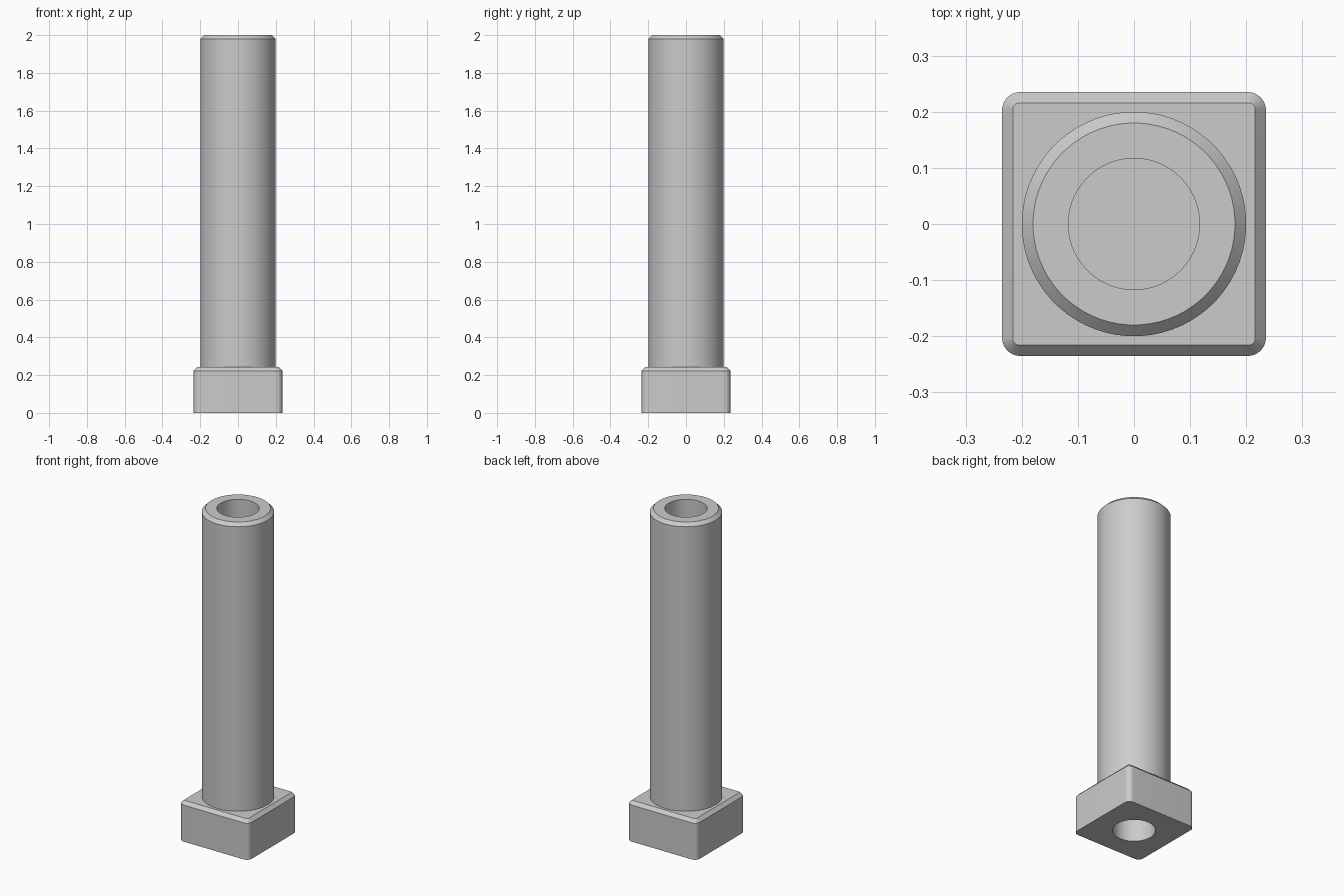
import bpy, bmesh, math

SIDES = 64
QUARTER = SIDES // 4

cube = bpy.data.objects.get("Cube")
if cube:
    bpy.data.objects.remove(cube, do_unlink=True)

grey = bpy.data.materials.new("light grey")
grey.use_nodes = True
color = (0.6, 0.6, 0.6, 1.0)
grey.diffuse_color = color
grey.node_tree.nodes["Principled BSDF"].inputs["Base Color"].default_value = color


def circle(radius, z):
    angles = [(i + 0.5) * math.tau / SIDES for i in range(SIDES)]
    return [(radius * math.cos(a), radius * math.sin(a), z) for a in angles]


def rounded_square(half, radius, z):
    points = []
    for i in range(SIDES):
        corner, step = divmod(i, QUARTER)
        middle = (corner + 0.5) * math.pi / 2
        a = (corner + step / (QUARTER - 1)) * math.pi / 2
        sx = math.copysign(half - radius, math.cos(middle))
        sy = math.copysign(half - radius, math.sin(middle))
        points.append((sx + radius * math.cos(a), sy + radius * math.sin(a), z))
    return points


def loft(name, rings, cap_ends=False):
    bm = bmesh.new()
    loops = [[bm.verts.new(p) for p in ring] for ring in rings]
    for low, high in zip(loops, loops[1:]):
        for i in range(SIDES):
            j = (i + 1) % SIDES
            bm.faces.new((low[i], low[j], high[j], high[i]))
    if cap_ends:
        bm.faces.new(loops[0][::-1])
        bm.faces.new(loops[-1])
    mesh = bpy.data.meshes.new(name)
    bm.to_mesh(mesh)
    bm.free()
    obj = bpy.data.objects.new(name, mesh)
    bpy.context.collection.objects.link(obj)
    mesh.materials.append(grey)
    bpy.ops.object.select_all(action="DESELECT")
    obj.select_set(True)
    bpy.context.view_layer.objects.active = obj
    bpy.ops.object.shade_smooth_by_angle(angle=math.radians(25))
    return obj


BORE, SHAFT = 0.117, 0.2
BASE_TOP, TOP, DEPTH = 0.243, 2.0, 0.4

# Square foot: open ring underneath, chamfered top meeting the shaft
loft("square_base", [
    circle(BORE, 0),
    rounded_square(0.235, 0.032, 0),
    rounded_square(0.235, 0.032, BASE_TOP - 0.02),
    rounded_square(0.216, 0.012, BASE_TOP),
    circle(SHAFT, BASE_TOP),
])

# Round shaft with chamfered rim and a blind bore from each end
loft("round_shaft", [
    circle(BORE, DEPTH),
    circle(BORE, 0),
])
bpy.context.object.name = "lower_bore"
loft("round_shaft", [
    circle(SHAFT, BASE_TOP),
    circle(SHAFT, TOP - 0.02),
    circle(SHAFT - 0.02, TOP),
    circle(BORE, TOP),
    circle(BORE, TOP - DEPTH),
])

# Bore floors
for name, z, flip in (("upper_bore_floor", TOP - DEPTH, False),
                      ("lower_bore_floor", DEPTH, True)):
    mesh = bpy.data.meshes.new(name)
    ring = circle(BORE, z)
    order = list(range(SIDES))
    mesh.from_pydata(ring, [], [order[::-1] if flip else order])
    mesh.materials.append(grey)
    bpy.context.collection.objects.link(bpy.data.objects.new(name, mesh))
